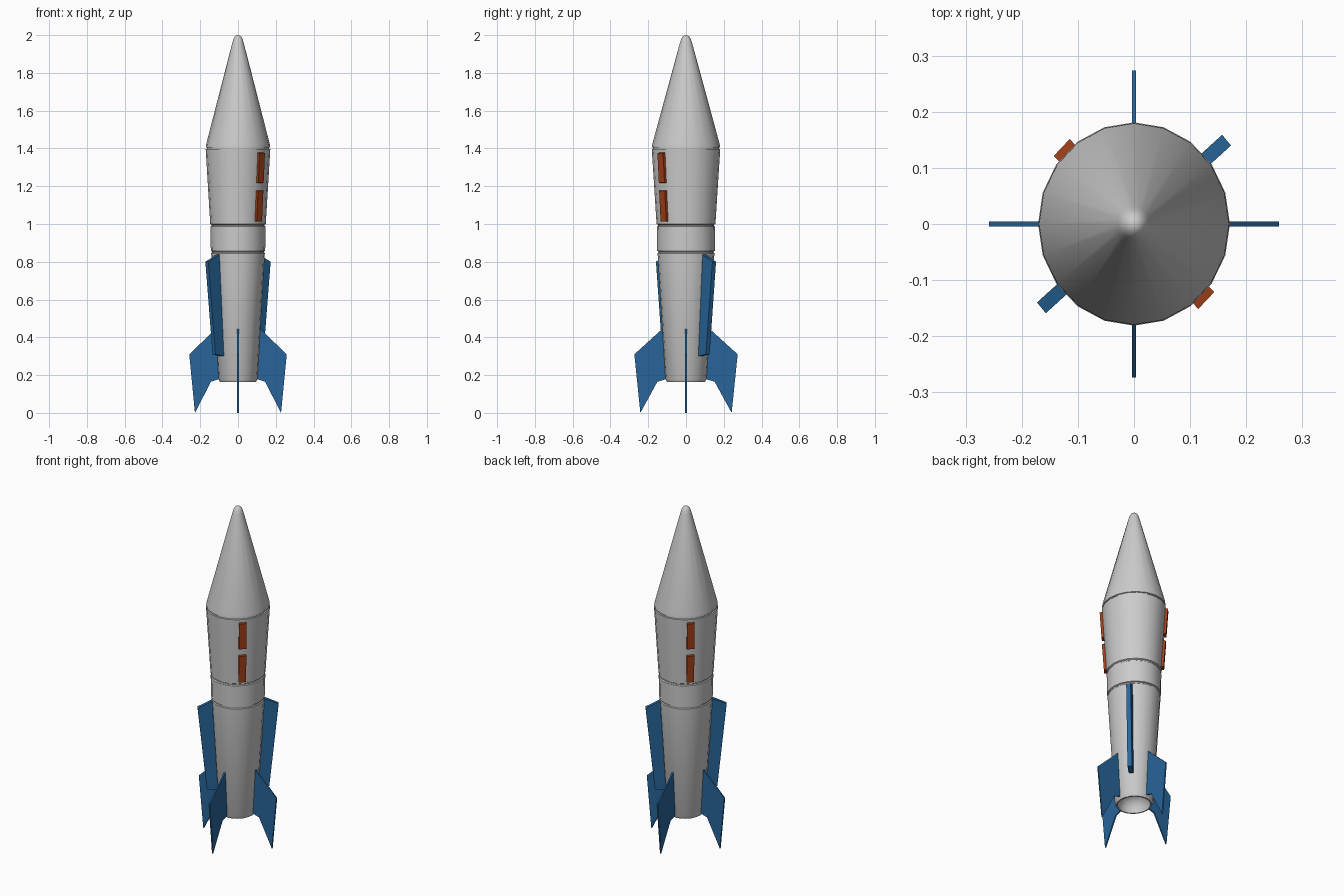
import bpy, bmesh
from math import cos, sin, pi, radians

if "Cube" in bpy.data.objects:
    bpy.data.objects.remove(bpy.data.objects["Cube"])

SIDES = 20
Y_SCALE = 1.06      # the hull is slightly deeper than wide


def material(name, color):
    m = bpy.data.materials.new(name)
    m.diffuse_color = color
    m.use_nodes = True
    m.node_tree.nodes["Principled BSDF"].inputs["Base Color"].default_value = m.diffuse_color
    return m


BLUE = material("blue_paint", (0.02, 0.13, 0.32, 1))
RED = material("red_paint", (0.36, 0.05, 0.01, 1))


def finish(bm, name, mat=None, smooth=False):
    bmesh.ops.recalc_face_normals(bm, faces=bm.faces)
    mesh = bpy.data.meshes.new(name)
    bm.to_mesh(mesh)
    bm.free()
    ob = bpy.data.objects.new(name, mesh)
    bpy.context.collection.objects.link(ob)
    if mat:
        mesh.materials.append(mat)
    if smooth:
        bpy.ops.object.select_all(action='DESELECT')
        ob.select_set(True)
        bpy.context.view_layer.objects.active = ob
        bpy.ops.object.shade_smooth_by_angle(angle=radians(35))
    return ob


def lathe(name, profile):
    """Revolve (radius, z) points; a zero radius becomes a pole."""
    bm = bmesh.new()
    rings = []
    for r, z in profile:
        n = SIDES if r > 0 else 1
        rings.append([bm.verts.new((r * cos(2 * pi * i / SIDES),
                                    r * sin(2 * pi * i / SIDES) * Y_SCALE, z))
                      for i in range(n)])
    for a, b in zip(rings, rings[1:]):
        for i in range(SIDES):
            j = (i + 1) % SIDES
            quad = [a[i % len(a)], a[j % len(a)], b[j % len(b)], b[i % len(b)]]
            bm.faces.new(list(dict.fromkeys(quad)))
    return finish(bm, name, smooth=True)


def radial_plate(name, outline, thickness, degrees, mat):
    """Plate with a (radius, z) outline standing out from the hull."""
    a = radians(degrees)
    bm = bmesh.new()
    sides = []
    for t in (-thickness / 2, thickness / 2):
        sides.append([bm.verts.new((r * cos(a) - t * sin(a),
                                    (r * sin(a) + t * cos(a)) * Y_SCALE, z))
                      for r, z in outline])
    bm.faces.new(sides[0])
    bm.faces.new(sides[1][::-1])
    n = len(outline)
    for i in range(n):
        j = (i + 1) % n
        bm.faces.new((sides[0][i], sides[0][j], sides[1][j], sides[1][i]))
    return finish(bm, name, mat)


# hull: nose, grooved sections, tail lip and hollow nozzle
lathe("hull", [
    (0, 2.0), (0.009, 1.998), (0.017, 1.992), (0.024, 1.98), (0.030, 1.96),
    (0.169, 1.42), (0.170, 1.406), (0.165, 1.404), (0.165, 1.398),
    (0.171, 1.396), (0.147, 1.0), (0.141, 0.996), (0.141, 0.990),
    (0.146, 0.986), (0.144, 0.858), (0.138, 0.855), (0.138, 0.849),
    (0.142, 0.845), (0.103, 0.18), (0.095, 0.163), (0.088, 0.163),
    (0.083, 0.19), (0.068, 0.22), (0.042, 0.24), (0, 0.248)])

# four swept tail fins
fin = [(0.08, 0.445), (0.118, 0.445), (0.258, 0.31), (0.228, 0.0),
       (0.143, 0.165), (0.102, 0.178), (0.088, 0.19)]
for k in range(4):
    radial_plate(f"tail_fin_{k + 1}", fin, 0.008, 90 * k, BLUE)

# two long side strakes
strake = [(0.12, 0.84), (0.140, 0.838), (0.217, 0.80), (0.167, 0.31),
          (0.107, 0.30), (0.095, 0.30)]
for k in range(2):
    radial_plate(f"strake_{k + 1}", strake, 0.024, 40.5 + 180 * k, BLUE)


# two pairs of raised red panels following the hull slope
def hull_radius(z):
    return 0.147 + (z - 1.0) * 0.0606


for k in range(2):
    for label, z0, z1 in (("upper", 1.215, 1.38), ("lower", 1.01, 1.18)):
        panel = [(hull_radius(z0) - 0.02, z0), (hull_radius(z0) + 0.012, z0 + 0.004),
                 (hull_radius(z1) + 0.012, z1 - 0.004), (hull_radius(z1) - 0.02, z1)]
        radial_plate(f"{label}_panel_{k + 1}", panel, 0.04, -45 + 180 * k, RED)
